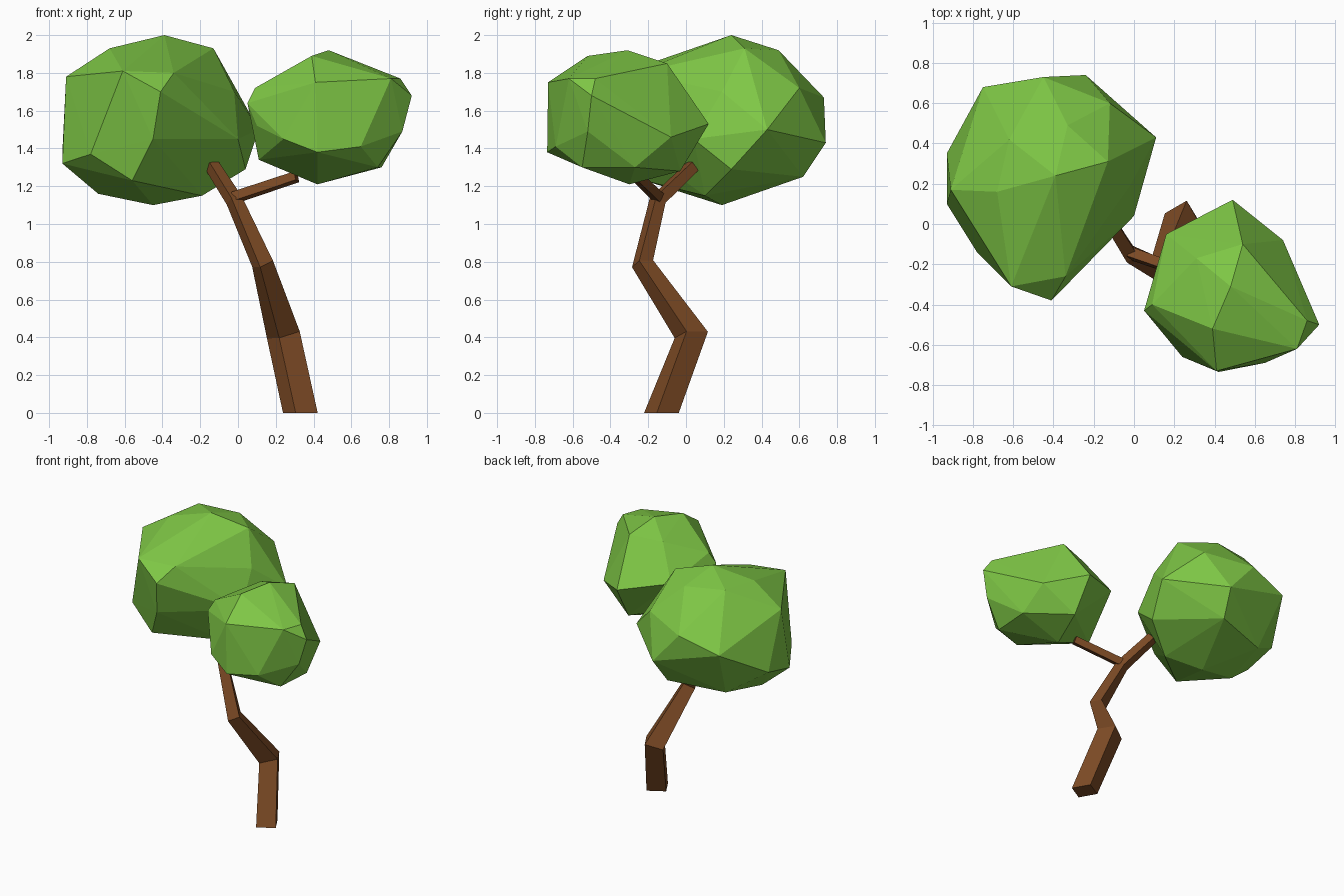
import bpy, bmesh, math
from mathutils import Vector


def material(name, color):
    m = bpy.data.materials.new(name)
    m.diffuse_color = color
    return m


BARK = material("bark", (0.20, 0.068, 0.018, 1))
LEAF = material("leaf", (0.21, 0.57, 0.06, 1))


def finish(bm, name, mat):
    bmesh.ops.recalc_face_normals(bm, faces=bm.faces)
    me = bpy.data.meshes.new(name)
    bm.to_mesh(me)
    bm.free()
    me.materials.append(mat)
    ob = bpy.data.objects.new(name, me)
    bpy.context.collection.objects.link(ob)
    return ob


def limb(name, path, radii, flat_base=False, turn=-15):
    """Four-sided tapering tube along a bent path."""
    bm = bmesh.new()
    pts = [Vector(p) for p in path]
    rings = []
    for i, (p, r) in enumerate(zip(pts, radii)):
        n = pts[min(i + 1, len(pts) - 1)] - pts[max(i - 1, 0)]
        if flat_base and i == 0:
            n = Vector((0, 0, 1))
        q = Vector((0, 0, 1)).rotation_difference(n)
        ring = []
        for k in range(4):
            a = math.radians(turn + 90 * k)
            ring.append(bm.verts.new(p + q @ Vector((r * math.cos(a), r * math.sin(a), 0))))
        rings.append(ring)
    for a, b in zip(rings, rings[1:]):
        for k in range(4):
            j = (k + 1) % 4
            bm.faces.new((a[k], a[j], b[j], b[k]))
    bm.faces.new(rings[0])
    bm.faces.new(rings[-1])
    return finish(bm, name, BARK)


def crown(name, corners):
    """Faceted leaf clump: the hull around its corner points."""
    bm = bmesh.new()
    for c in corners:
        bm.verts.new(c)
    bmesh.ops.convex_hull(bm, input=bm.verts)
    loose = [v for v in bm.verts if not v.link_faces]
    bmesh.ops.delete(bm, geom=loose, context='VERTS')
    return finish(bm, name, LEAF)


# Trunk, running on into the left branch
limb("trunk", [(0.33, -0.13, 0), (0.24, 0.028, 0.413), (0.13, -0.23, 0.79),
               (-0.02, -0.15, 1.125), (-0.135, 0.035, 1.305)],
     [0.095, 0.092, 0.06, 0.046, 0.041], flat_base=True)

# Right branch
limb("right_branch", [(-0.02, -0.145, 1.14), (0.31, -0.26, 1.25)], [0.036, 0.034], turn=10)

# Large left crown
crown("large_crown", [
    (-0.39, 0.24, 2.0), (-0.33, 0.49, 1.92), (-0.13, 0.31, 1.93), (-0.68, 0.16, 1.93),
    (-0.62, 0.42, 1.94), (-0.61, -0.31, 1.81), (-0.41, -0.38, 1.70), (-0.34, -0.26, 1.80),
    (-0.91, 0.17, 1.78), (-0.12, 0.60, 1.72), (-0.02, 0.19, 1.70), (-0.45, 0.73, 1.67),
    (-0.75, 0.68, 1.58), (0.11, 0.43, 1.50), (0.0, 0.04, 1.45), (-0.45, -0.32, 1.45),
    (-0.24, 0.74, 1.43), (-0.78, -0.14, 1.37), (-0.93, 0.35, 1.38), (-0.93, 0.10, 1.32),
    (0.04, 0.24, 1.29), (-0.56, -0.22, 1.23), (-0.28, 0.62, 1.25), (-0.68, 0.50, 1.22),
    (-0.74, 0.15, 1.16), (-0.19, 0.10, 1.15), (-0.45, 0.19, 1.10)])

# Small right crown
crown("small_crown", [
    (0.48, -0.31, 1.92), (0.39, -0.52, 1.89), (0.54, -0.10, 1.85), (0.31, -0.17, 1.83),
    (0.81, -0.62, 1.77), (0.41, -0.73, 1.75), (0.86, -0.48, 1.77), (0.09, -0.40, 1.72),
    (0.92, -0.50, 1.68), (0.05, -0.43, 1.64), (0.16, -0.05, 1.60), (0.49, 0.12, 1.53),
    (0.10, -0.48, 1.52), (0.87, -0.52, 1.49), (0.74, -0.08, 1.46), (0.65, -0.69, 1.41),
    (0.42, -0.735, 1.38), (0.24, -0.66, 1.45), (0.11, -0.35, 1.34), (0.76, -0.27, 1.30),
    (0.74, -0.55, 1.30), (0.50, -0.03, 1.28), (0.42, -0.30, 1.21)])
